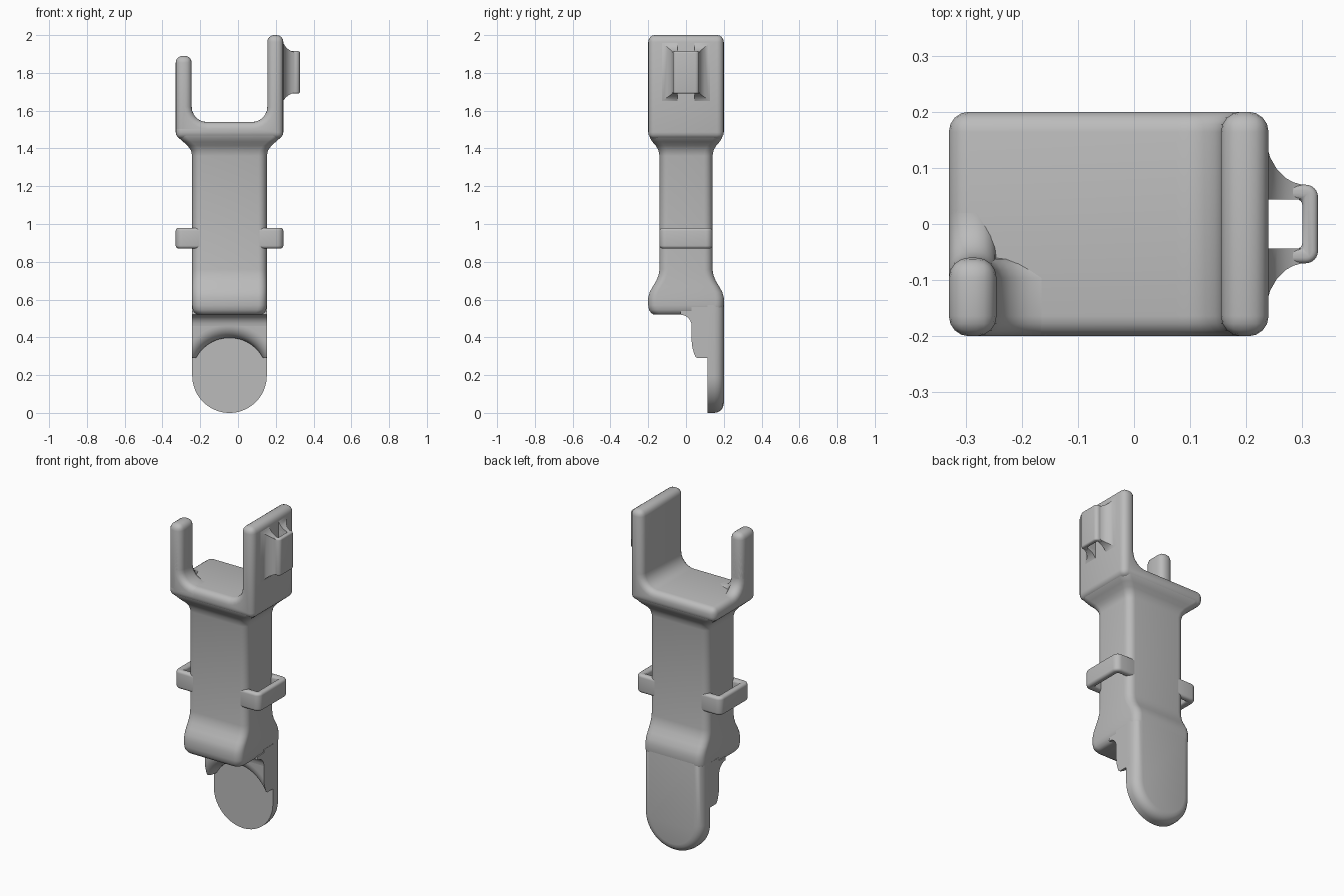
import bpy, bmesh
from math import sin, cos, asin, pi, sqrt, radians

if "Cube" in bpy.data.objects:
    bpy.data.objects.remove(bpy.data.objects["Cube"], do_unlink=True)

grey = bpy.data.materials.new("plain_grey")
grey.use_nodes = True
GREY = (0.5, 0.5, 0.5, 1)
grey.diffuse_color = GREY
grey.node_tree.nodes["Principled BSDF"].inputs["Base Color"].default_value = GREY

MID, HALF = -0.045, 0.1975   # shaft centre line and half width


def arc(cx, cy, r, start, end, n=6):
    angles = [radians(start + (end - start) * i / n) for i in range(n + 1)]
    return [(cx + r * cos(a), cy + r * sin(a)) for a in angles]


def loft(name, rings, bevel=0, pick=None):
    """Skin a row of equal rings, cap the ends, round the sharp edges."""
    bm = bmesh.new()
    rows = [[bm.verts.new(p) for p in ring] for ring in rings]
    n = len(rows[0])
    for low, high in zip(rows, rows[1:]):
        for i in range(n):
            j = (i + 1) % n
            bm.faces.new((low[i], low[j], high[j], high[i]))
    bm.faces.new(rows[0])
    bm.faces.new(rows[-1])
    bmesh.ops.remove_doubles(bm, verts=bm.verts[:], dist=0.00001)
    bmesh.ops.recalc_face_normals(bm, faces=bm.faces[:])
    if bevel:
        edges = [e for e in bm.edges if e.calc_face_angle(0) > radians(40)
                 and (pick is None or all(pick(v.co) for v in e.verts))]
        bmesh.ops.bevel(bm, geom=edges, offset=bevel, offset_type='OFFSET', segments=4,
                        profile=0.5, affect='EDGES', clamp_overlap=False)
    mesh = bpy.data.meshes.new(name)
    bm.to_mesh(mesh)
    bm.free()
    mesh.materials.append(grey)
    obj = bpy.data.objects.new(name, mesh)
    bpy.context.collection.objects.link(obj)
    bpy.ops.object.select_all(action='DESELECT')
    obj.select_set(True)
    bpy.context.view_layer.objects.active = obj
    bpy.ops.object.shade_smooth_by_angle(angle=radians(35))
    return obj


def prism(name, points, axis, a, b, bevel=0, pick=None):
    place = {'x': lambda p, t: (t, p[0], p[1]),
             'y': lambda p, t: (p[0], t, p[1]),
             'z': lambda p, t: (p[0], p[1], t)}[axis]
    return loft(name, [[place(p, t) for p in points] for t in (a, b)], bevel, pick)


def rounded_rect(x0, x1, y0, y1, r):
    return (arc(x1 - r, y1 - r, r, 0, 90) + arc(x0 + r, y1 - r, r, 90, 180)
            + arc(x0 + r, y0 + r, r, 180, 270) + arc(x1 - r, y0 + r, r, 270, 360))


def loop(name, side, root, inner, outer, half, hole, z0, z1, r, bevel):
    """U-shaped strap loop standing off one side of the shaft."""
    pts = ([(root, -half)] + arc(outer - r, -half + r, r, -90, 0)
           + arc(outer - r, half - r, r, 0, 90)
           + [(root, half), (root, hole), (inner, hole), (inner, -hole), (root, -hole)])
    pts = [(MID + side * (x - MID), y) for x, y in pts]
    prism(name, pts, 'z', z0, z1, bevel)


# Shaft: (height, half width, half depth), with front lump and flared neck
levels = [(0.57, HALF, 0.2), (0.61, HALF, 0.2), (0.64, HALF, 0.192), (0.67, HALF, 0.175),
          (0.70, HALF, 0.157), (0.73, HALF, 0.145), (0.76, HALF, 0.14), (1.36, HALF, 0.14),
          (1.39, 0.204, 0.146), (1.415, 0.222, 0.16), (1.435, 0.245, 0.178),
          (1.455, 0.268, 0.19), (1.475, 0.281, 0.197), (1.5, 0.285, 0.2)]
levels = [(0.52, 0.17, 0.17), (0.528, 0.184, 0.184), (0.545, 0.194, 0.196)] + levels
loft("shaft", [[(x, y, z) for x, y in rounded_rect(MID - w, MID + w, -d, d, 0.045)]
               for z, w, d in levels])

# Tongue with a round lower end and a softened back rim
tongue = arc(MID, HALF, HALF, 180, 360, 32) + [(MID + HALF, 0.62), (MID - HALF, 0.62)]
prism("tongue", tongue, 'y', 0.115, 0.2, 0.05, lambda co: co.y > 0.19)

# Shoulder above the tongue, hollowed by an arch with a rounded lip
rings = []
for i in range(9):
    a = pi / 2 * (1 - i / 8)
    radius, y = 0.27 - 0.07 * cos(a), 0.10 - 0.07 * sin(a)
    foot = max(0.29, HALF + sqrt(max(0, radius ** 2 - HALF ** 2)))
    start = asin((foot - HALF) / radius)
    arch = [(MID + radius * cos(t), HALF + radius * sin(t))
            for t in (start + (pi - 2 * start) * k / 24 for k in range(25))]
    outline = ([(MID + HALF, 0.56), (MID + HALF, foot)] + arch
               + [(MID - HALF, foot), (MID - HALF, 0.56)])
    rings.append([(x, y, z) for x, z in outline])
rings.append([(x, 0.145, z) for x, y, z in rings[-1]])
loft("arched_shoulder", rings)

# Fillet between the lump and the shoulder
prism("shoulder_fillet", arc(-0.03, 0.46, 0.06, 0, 90) + [(-0.03, 0.54), (0.05, 0.54), (0.05, 0.46)],
      'x', MID - HALF, MID + HALF)

# Head: floor and tall side wall in one piece
floor = ([(-0.33, 1.45), (0.24, 1.45), (0.24, 2.0), (0.155, 2.0)]
         + arc(0.075, 1.62, 0.08, 360, 270) + [(-0.33, 1.54)])
prism("head_floor_and_wall", floor, 'y', -0.2, 0.2, 0.036)

# Corner post with a curved foot in both directions
post = ([(-0.33, 1.45), (-0.33, 1.89), (-0.245, 1.89)]
        + arc(-0.165, 1.62, 0.08, 180, 270) + [(-0.12, 1.54), (-0.12, 1.45)])
prism("corner_post", post, 'y', -0.2, -0.06, 0.036)
foot = ([(-0.2, 1.45), (-0.2, 1.89), (-0.06, 1.89)]
        + arc(0.02, 1.62, 0.08, 180, 270) + [(0.06, 1.54), (0.06, 1.45)])
prism("corner_post_foot", foot, 'x', -0.33, -0.245, 0.036)

# Strap loops on both sides of the shaft
for side, label in ((1, "left"), (-1, "right")):
    loop(label + "_strap_loop", side, 0.1, 0.2, 0.24, 0.14, 0.1, 0.87, 0.98, 0.035, 0.016)

# Loop on the tall wall, with a flared root on each arm
loop("wall_loop", 1, 0.2, 0.3, 0.328, 0.07, 0.044, 1.69, 1.915, 0.022, 0.01)
flare = [(0.235, 0.145, 1.64, 1.97), (0.243, 0.118, 1.657, 1.952), (0.255, 0.097, 1.672, 1.935),
         (0.27, 0.082, 1.683, 1.922), (0.285, 0.074, 1.69, 1.914), (0.3, 0.07, 1.697, 1.908)]
for side, label in ((1, "back"), (-1, "front")):
    loft(label + "_loop_flare",
         [[(x, side * 0.044, z0), (x, side * w, z0), (x, side * w, z1), (x, side * 0.044, z1)]
          for x, w, z0, z1 in flare])
